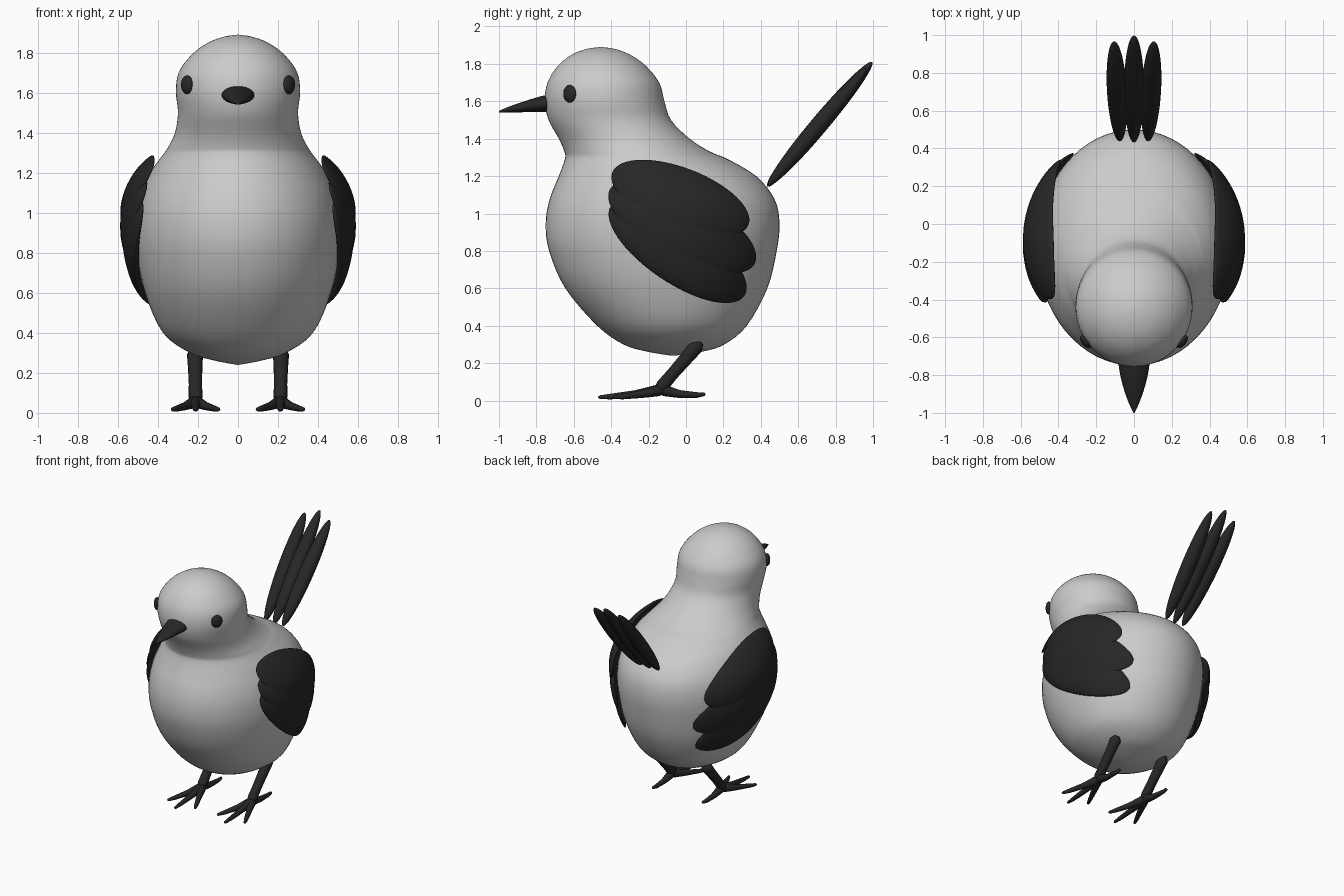
import bpy, bmesh, math
from mathutils import Vector, Matrix

if "Cube" in bpy.data.objects:
    bpy.data.objects.remove(bpy.data.objects["Cube"])

dark = bpy.data.materials.new("dark")
dark.diffuse_color = (0.02, 0.02, 0.02, 1)
dark.use_nodes = True
dark.node_tree.nodes["Principled BSDF"].inputs["Base Color"].default_value = dark.diffuse_color


def finish(bm, name, mat=None, mirror=False):
    bmesh.ops.recalc_face_normals(bm, faces=bm.faces[:])
    me = bpy.data.meshes.new(name)
    bm.to_mesh(me)
    bm.free()
    for p in me.polygons:
        p.use_smooth = True
    ob = bpy.data.objects.new(name, me)
    bpy.context.collection.objects.link(ob)
    if mat:
        me.materials.append(mat)
    if mirror:
        ob.modifiers.new("mirror", 'MIRROR')
    return ob


def loft(bm, rings):
    """Skin closed rings of points and cap both ends."""
    rows = [[bm.verts.new(p) for p in r] for r in rings]
    n = len(rows[0])
    for a, b in zip(rows, rows[1:]):
        for i in range(n):
            j = (i + 1) % n
            bm.faces.new((a[i], a[j], b[j], b[i]))
    bm.faces.new(rows[0])
    bm.faces.new(rows[-1])


def ellipse(center, u, v, n):
    return [center + u * math.cos(2 * math.pi * i / n) + v * math.sin(2 * math.pi * i / n)
            for i in range(n)]


def tube(bm, stations, n=16):
    """Round limb through (x, y, z, radius) stations."""
    pts = [Vector(s[:3]) for s in stations]
    rings = []
    for i, p in enumerate(pts):
        d = (pts[min(i + 1, len(pts) - 1)] - pts[max(i - 1, 0)]).normalized()
        u = d.cross(Vector((0, 0, 1))).normalized()
        rings.append(ellipse(p, u * stations[i][3], d.cross(u) * stations[i][3], n))
    loft(bm, rings)


def smooth_rows(rows, k):
    """Catmull-Rom resampling of profile rows."""
    out = []
    for i in range(len(rows) - 1):
        p = [rows[max(0, min(len(rows) - 1, i + o))] for o in (-1, 0, 1, 2)]
        for s in range(k):
            t = s / k
            out.append([0.5 * (2 * b + (c - a) * t + (2 * a - 5 * b + 4 * c - d) * t * t
                               + (3 * b - a - 3 * c + d) * t ** 3) for a, b, c, d in zip(*p)])
    return out + [list(rows[-1])]


# Body and head: height, front y, back y, half width
profile = smooth_rows([
    (.24, -.08, -.06, .005), (.262, -.21, .09, .12), (.30, -.335, .205, .24),
    (.40, -.475, .325, .375), (.60, -.645, .435, .465), (.80, -.732, .485, .507),
    (.95, -.75, .50, .513), (1.08, -.728, .472, .492), (1.20, -.68, .375, .44),
    (1.29, -.648, .225, .375), (1.33, -.65, .13, .348), (1.40, -.68, .02, .315),
    (1.50, -.735, -.08, .30), (1.60, -.755, -.115, .31), (1.70, -.74, -.143, .297),
    (1.79, -.685, -.215, .232), (1.85, -.61, -.30, .15), (1.88, -.53, -.38, .07),
    (1.89, -.46, -.45, .004)], 4)
bm = bmesh.new()
loft(bm, [ellipse(Vector((0, (f + b) / 2, z)), Vector((w, 0, 0)), Vector((0, (b - f) / 2, 0)), 64)
          for z, f, b, w in profile])
finish(bm, "body")


def body_x(y, z):
    """Half width of the body at a given y and z."""
    for a, b in zip(profile, profile[1:]):
        if a[0] <= z <= b[0]:
            t = (z - a[0]) / (b[0] - a[0])
            _, f, k, w = [p + (q - p) * t for p, q in zip(a, b)]
            e = (y - (f + k) / 2) / ((k - f) / 2)
            return w * math.sqrt(max(.03, 1 - e * e))
    return 0


# Wing feathers hugging the body: y, z, half length, half width, tilt, offset
wings = [(-.03, 1.08, .39, .164, 21, .052), (-.02, .93, .435, .175, 27, .042),
         (-.045, .80, .43, .17, 34, .031)]
for i, (cy, cz, a, b, tilt, off) in enumerate(wings):
    bm = bmesh.new()
    bmesh.ops.create_uvsphere(bm, u_segments=40, v_segments=32, radius=1)
    c, s = math.cos(math.radians(tilt)), math.sin(math.radians(tilt))
    for v in bm.verts:
        w, q, p = v.co
        y, z = cy + a * p * c + b * q * s, cz - a * p * s + b * q * c
        v.co = (body_x(y, z) + off + w * (.035 if w > 0 else .05), y, z)
    finish(bm, f"wing_feather_{i + 1}", dark, True)

# Tail feathers
for name, base, tip in (("tail_feather_middle", (0, .435, 1.145), (0, .995, 1.81)),
                        ("tail_feather_side", (.075, .44, 1.15), (.105, .965, 1.775))):
    p0, p1 = Vector(base), Vector(tip)
    d = p1 - p0
    side = Vector((1, 0, 0))
    up = d.normalized().cross(side)
    rings = []
    for k in range(33):
        t = (1 - math.cos(math.pi * k / 32)) / 2
        r = max(.02, math.sin(math.pi * k / 32))
        rings.append(ellipse(p0 + d * t, side * r * .053, up * r * .047, 24))
    bm = bmesh.new()
    loft(bm, rings)
    finish(bm, name, dark, name.endswith("side"))

# Beak: y, bottom z, top z, half width
bm = bmesh.new()
loft(bm, [ellipse(Vector((0, y, (lo + hi) / 2)), Vector((w, 0, 0)), Vector((0, 0, (hi - lo) / 2)), 24)
          for y, lo, hi, w in smooth_rows([
              (-.66, 1.545, 1.645, .085), (-.75, 1.543, 1.633, .081), (-.83, 1.542, 1.611, .066),
              (-.91, 1.541, 1.585, .042), (-.97, 1.54, 1.562, .018), (-1.0, 1.541, 1.548, .003)], 3)])
finish(bm, "beak", dark)

# Eyes
bm = bmesh.new()
bmesh.ops.create_uvsphere(bm, u_segments=24, v_segments=16, radius=1)
bm.transform(Matrix.Translation((.255, -.622, 1.64)) @ Matrix.Rotation(math.radians(-38), 4, 'Z')
             @ Matrix.Diagonal((.022, .04, .047, 1)))
finish(bm, "eye", dark, True)

# Legs
bm = bmesh.new()
tube(bm, [(.215, .075, .315, .02), (.215, .055, .29, .04), (.214, .0, .225, .036),
          (.213, -.07, .145, .033), (.212, -.125, .08, .035), (.212, -.15, .05, .025)])
finish(bm, "leg", dark, True)

# Toes: three forward, one back
bm = bmesh.new()
for x, y, z in ((.212, -.47, .018), (.33, -.39, .018), (.094, -.39, .018), (.212, .105, .034)):
    def at(t, h, r):
        return (.212 + (x - .212) * t, -.13 + (y + .13) * t, h, r)
    tube(bm, [at(-.06, .055, .02), at(.08, .053, .03), at(.4, .035, .021),
              at(.8, (z + .025) / 2, .015), at(.97, z, .01), at(1, z, .003)], 12)
finish(bm, "toes", dark, True)
